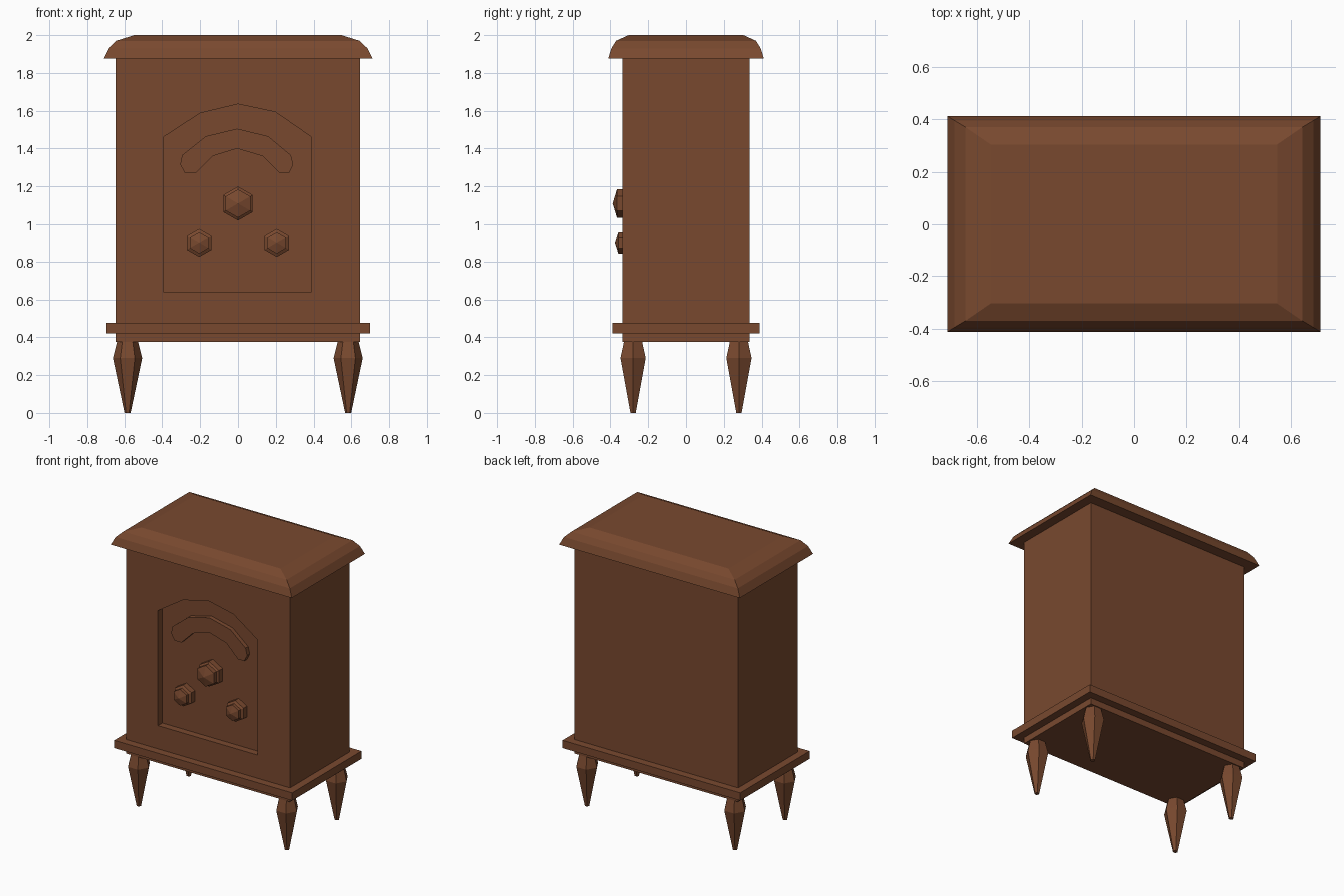
import bpy, bmesh
from math import cos, sin, pi

if "Cube" in bpy.data.objects:
    bpy.data.objects.remove(bpy.data.objects["Cube"])

wood = bpy.data.materials.new("brown")
wood.diffuse_color = (0.19, 0.066, 0.028, 1)
wood.use_nodes = True
wood.node_tree.nodes["Principled BSDF"].inputs["Base Color"].default_value = wood.diffuse_color


def make(name, rings, cap=True):
    """Skin a list of equal-length rings of points; single-point rings are apexes."""
    bm = bmesh.new()
    vs = [[bm.verts.new(p) for p in r] for r in rings]
    for a, b in zip(vs, vs[1:]):
        n = len(a)
        for i in range(n):
            j = (i + 1) % n
            bm.faces.new((a[i], a[j], b[0]) if len(b) == 1 else (a[i], a[j], b[j], b[i]))
    for r in (vs[0], vs[-1]):
        if cap and len(r) > 2:
            bm.faces.new(r)
    bmesh.ops.recalc_face_normals(bm, faces=bm.faces)
    me = bpy.data.meshes.new(name)
    bm.to_mesh(me)
    bm.free()
    me.materials.append(wood)
    ob = bpy.data.objects.new(name, me)
    bpy.context.collection.objects.link(ob)
    return ob


def rect(x, y, z):
    return [(-x, -y, z), (x, -y, z), (x, y, z), (-x, y, z)]


def plate(name, outline, y0, y1):
    return make(name, [[(x, y, z) for x, z in outline] for y in (y0, y1)])


# Body with arched recess in the front
body = make("body", [rect(0.645, 0.335, 0.375), rect(0.645, 0.335, 1.88)])
arch = [(-0.395, 0.64), (0.39, 0.64), (0.39, 1.46), (0.198, 1.593),
        (0, 1.635), (-0.20, 1.587), (-0.395, 1.46)]
cutter = plate("recess_cutter", arch, -0.5, -0.285)
cutter.hide_render = True
mod = body.modifiers.new("recess", 'BOOLEAN')
mod.operation = 'DIFFERENCE'
mod.solver = 'EXACT'
mod.object = cutter
bpy.context.view_layer.objects.active = body
bpy.ops.object.modifier_apply(modifier=mod.name)
bpy.data.objects.remove(cutter)

# Base moulding and stepped lid
make("base_moulding", [rect(0.70, 0.39, 0.42), rect(0.70, 0.39, 0.475)])
make("lid", [rect(0.712, 0.412, 1.875), rect(0.685, 0.395, 1.93),
             rect(0.643, 0.37, 1.97), rect(0.547, 0.304, 2.0)])

# Arched bar inside the recess
bar = [(-0.28, 1.27), (-0.225, 1.27), (-0.135, 1.36), (-0.005, 1.40), (0.13, 1.36),
       (0.22, 1.27), (0.27, 1.27), (0.292, 1.315), (0.28, 1.365), (0.16, 1.465),
       (-0.005, 1.505), (-0.17, 1.465), (-0.295, 1.365), (-0.305, 1.315)]
plate("arched_bar", bar, -0.28, -0.315)


# Hexagonal knobs: flange, collar, pointed cap
def knob(name, cx, cz, profile):
    rings = [[(cx + r * sin(i * pi / 3), y, cz + r * cos(i * pi / 3))
              for i in range(6 if r else 1)] for r, y in profile]
    make(name, rings)


knob("large_knob", 0, 1.11, [(0.09, -0.28), (0.09, -0.325), (0.075, -0.335),
                             (0.075, -0.365), (0, -0.388)])
for side, s in (("left", -1), ("right", 1)):
    knob(side + "_small_knob", 0.205 * s, 0.90,
         [(0.076, -0.28), (0.076, -0.325), (0.058, -0.335), (0.058, -0.358), (0, -0.376)])

# Four tapered hexagonal legs
for xn, sx in (("left", -1), ("right", 1)):
    for yn, sy in (("front", -1), ("back", 1)):
        rings = [[(0.583 * sx + r * cos(i * pi / 3), 0.28 * sy + r * sin(i * pi / 3), z)
                  for i in range(6)] for r, z in ((0.016, 0), (0.077, 0.29), (0.052, 0.39))]
        make(f"{yn}_{xn}_leg", rings)
